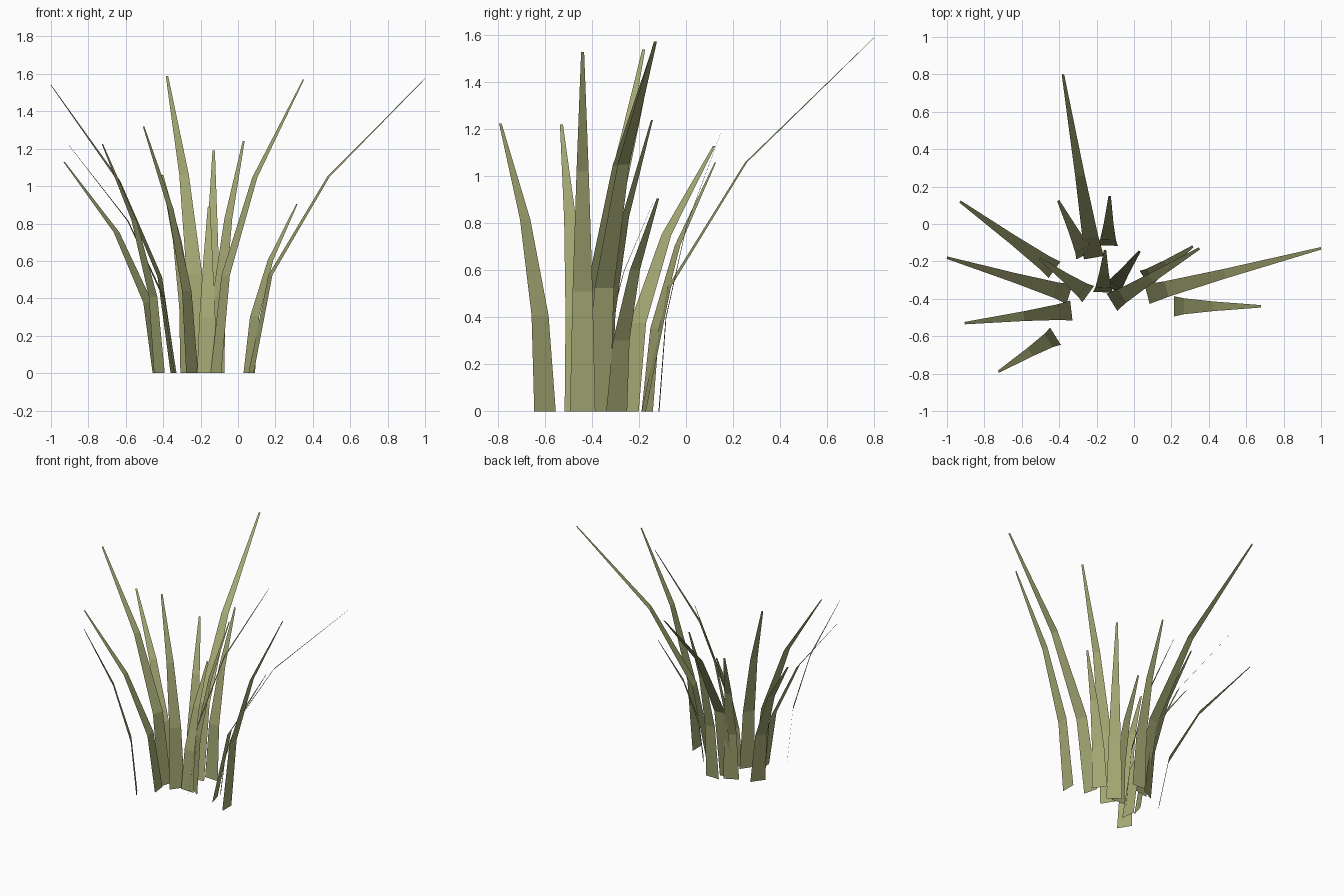
import bpy, bmesh
from mathutils import Vector

if "Cube" in bpy.data.objects:
    bpy.data.objects.remove(bpy.data.objects["Cube"])

# Olive leaf colour
leaf = bpy.data.materials.new("olive_grass")
leaf.diffuse_color = (0.37, 0.39, 0.17, 1)
leaf.use_nodes = True
leaf.node_tree.nodes["Principled BSDF"].inputs["Base Color"].default_value = leaf.diffuse_color

# Each blade: base x, base y, tip x, tip y, height
BLADES = [
    (-0.215, -0.18, -0.38, 0.80, 1.59),
    (-0.26, -0.165, -0.405, 0.125, 1.06),
    (-0.14, -0.115, -0.13, 0.15, 1.19),
    (-0.425, -0.245, -0.93, 0.12, 1.13),
    (-0.345, -0.375, -1.00, -0.18, 1.54),
    (-0.335, -0.463, -0.905, -0.53, 1.22),
    (-0.42, -0.60, -0.725, -0.79, 1.225),
    (-0.245, -0.375, -0.505, -0.185, 1.32),
    (-0.165, -0.365, -0.155, -0.14, 0.89),
    (-0.117, -0.348, 0.03, -0.145, 1.24),
    (-0.118, -0.418, 0.35, -0.13, 1.57),
    (0.06, -0.295, 0.315, -0.12, 0.905),
    (0.07, -0.375, 1.00, -0.13, 1.575),
    (0.215, -0.44, 0.68, -0.44, 1.53),
]
SEGMENTS = 3
BASE_WIDTH = 0.108


def grass_blade(index, bx, by, tx, ty, height):
    """Tapering flat strip that bends outward along a parabola."""
    base, reach = Vector((bx, by, 0)), Vector((tx - bx, ty - by, 0))
    side = Vector((-reach.y, reach.x, 0)).normalized()
    bm = bmesh.new()
    rows = []
    for i in range(SEGMENTS + 1):
        t = i / SEGMENTS
        centre = base + reach * t * t + Vector((0, 0, height * t))
        half = side * BASE_WIDTH / 2 * (1 - 0.88 * t ** 1.3)
        rows.append((bm.verts.new(centre - half), bm.verts.new(centre + half)))
    for (a, b), (c, d) in zip(rows, rows[1:]):
        bm.faces.new((a, c, d, b))
    # Upper side of the blade faces outward
    bm.normal_update()
    for f in bm.faces:
        if f.normal.z < 0:
            f.normal_flip()
    mesh = bpy.data.meshes.new(f"grass_blade_{index:02d}")
    bm.to_mesh(mesh)
    bm.free()
    mesh.materials.append(leaf)
    obj = bpy.data.objects.new(mesh.name, mesh)
    bpy.context.collection.objects.link(obj)


# Clump of blades
for n, blade in enumerate(BLADES, 1):
    grass_blade(n, *blade)
